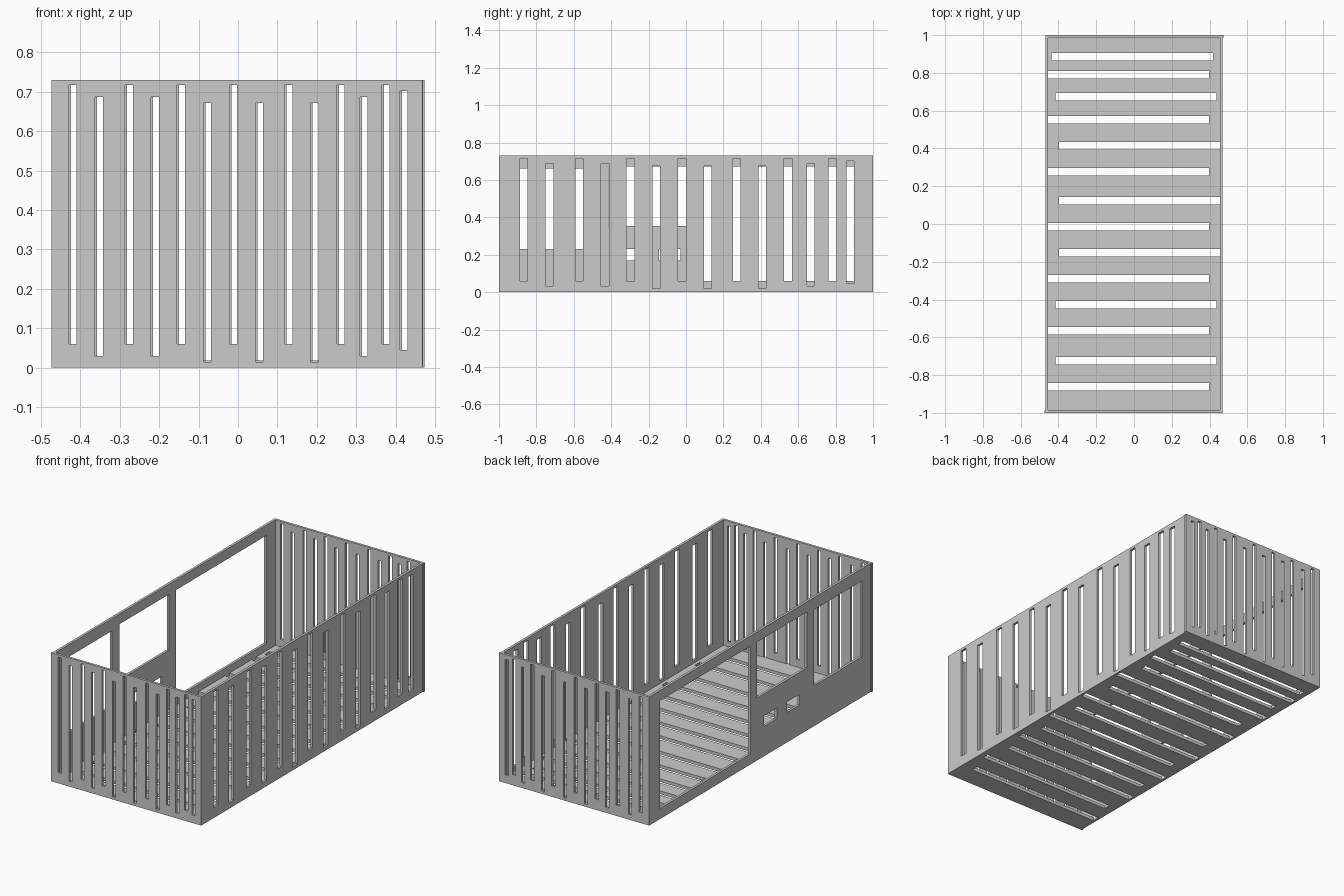
import bpy
import bmesh
from mathutils import Vector

cube = bpy.data.objects.get("Cube")
if cube:
    bpy.data.objects.remove(cube, do_unlink=True)

# Single grey material
grey = bpy.data.materials.new("plain_grey")
grey.use_nodes = True
colour = (0.6, 0.6, 0.6, 1)
grey.diffuse_color = colour
grey.node_tree.nodes["Principled BSDF"].inputs["Base Color"].default_value = colour

HALF_X, HALF_Y, HEIGHT = 0.469, 1.0, 0.73
THICK, FLOOR = 0.014, 0.018
X, Y, Z = Vector((1, 0, 0)), Vector((0, 1, 0)), Vector((0, 0, 1))


def panel(name, origin, u_axis, v_axis, depth, u_range, v_range, holes):
    """Flat sheet with rectangular holes (u0, u1, v0, v1), thickened along depth."""
    def cuts(span, values):
        inside = [v for v in values if span[0] < v < span[1]]
        return sorted({round(v, 4) for v in [*span, *inside]})

    us = cuts(u_range, [u for h in holes for u in h[:2]])
    vs = cuts(v_range, [v for h in holes for v in h[2:]])
    bm = bmesh.new()
    grid = {(u, v): bm.verts.new(origin + u_axis * u + v_axis * v)
            for u in us for v in vs}
    for u0, u1 in zip(us, us[1:]):
        for v0, v1 in zip(vs, vs[1:]):
            cu, cv = (u0 + u1) / 2, (v0 + v1) / 2
            if not any(a < cu < b and c < cv < d for a, b, c, d in holes):
                bm.faces.new([grid[u0, v0], grid[u1, v0], grid[u1, v1], grid[u0, v1]])
    bmesh.ops.delete(bm, geom=[v for v in bm.verts if not v.link_faces], context='VERTS')
    result = bmesh.ops.extrude_face_region(bm, geom=bm.faces[:], use_keep_orig=True)
    moved = [g for g in result["geom"] if isinstance(g, bmesh.types.BMVert)]
    bmesh.ops.translate(bm, verts=moved, vec=depth)
    bmesh.ops.recalc_face_normals(bm, faces=bm.faces[:])
    mesh = bpy.data.meshes.new(name)
    bm.to_mesh(mesh)
    bm.free()
    mesh.materials.append(grey)
    obj = bpy.data.objects.new(name, mesh)
    bpy.context.collection.objects.link(obj)
    return obj


# Shared uneven slot rhythm: centre along the panel and stagger step
CENTRES = [-0.861, -0.723, -0.565, -0.427, -0.29, -0.152, -0.015,
           0.123, 0.277, 0.414, 0.552, 0.673, 0.79, 0.885]
STEPS = [0, 2, 0, 2, 0, 3, 0, 3, 0, 3, 0, 2, 0, 1]


def slots(scale, shift, width, start, step, length):
    holes = []
    for centre, n in zip(CENTRES, STEPS):
        mid, low = centre * scale + shift, start + n * step
        holes.append((mid - width / 2, mid + width / 2, low, low + length))
    return holes


# Front and back walls, very slightly offset sideways from each other
end_slots = slots(0.481, -0.0025, 0.0195, 0.06, -0.015, 0.657)
for name, y, shift in (("front_wall", -HALF_Y, -0.0025), ("back_wall", HALF_Y - THICK, 0.0025)):
    panel(name, Vector((shift, y, 0)), X, Z, Y * THICK,
          (-HALF_X - 0.002, HALF_X + 0.002), (0, HEIGHT), end_slots)

# Slotted left wall
inner_y = HALF_Y - THICK
panel("left_wall", X * (HALF_X - THICK), Y, Z, X * THICK, (-inner_y, inner_y),
      (FLOOR, HEIGHT), slots(1, -0.0065, 0.041, 0.06, -0.0133, 0.655))

# Right wall: doorway, two windows and two small vents
openings = [
    (0.093, 0.905, 0.06, 0.672),
    (-0.415, 0.031, 0.355, 0.672),
    (-0.91, -0.48, 0.23, 0.66),
    (-0.145, -0.03, 0.17, 0.23),
    (-0.35, -0.237, 0.17, 0.23),
]
panel("right_wall", X * -HALF_X, Y, Z, X * THICK, (-inner_y, inner_y),
      (FLOOR, HEIGHT), openings)

# Slotted floor
panel("floor", Vector(), Y, X, Z * FLOOR, (-inner_y, inner_y), (-HALF_X, HALF_X),
      slots(1, 0, 0.04, -0.455, 0.0193, 0.853))
